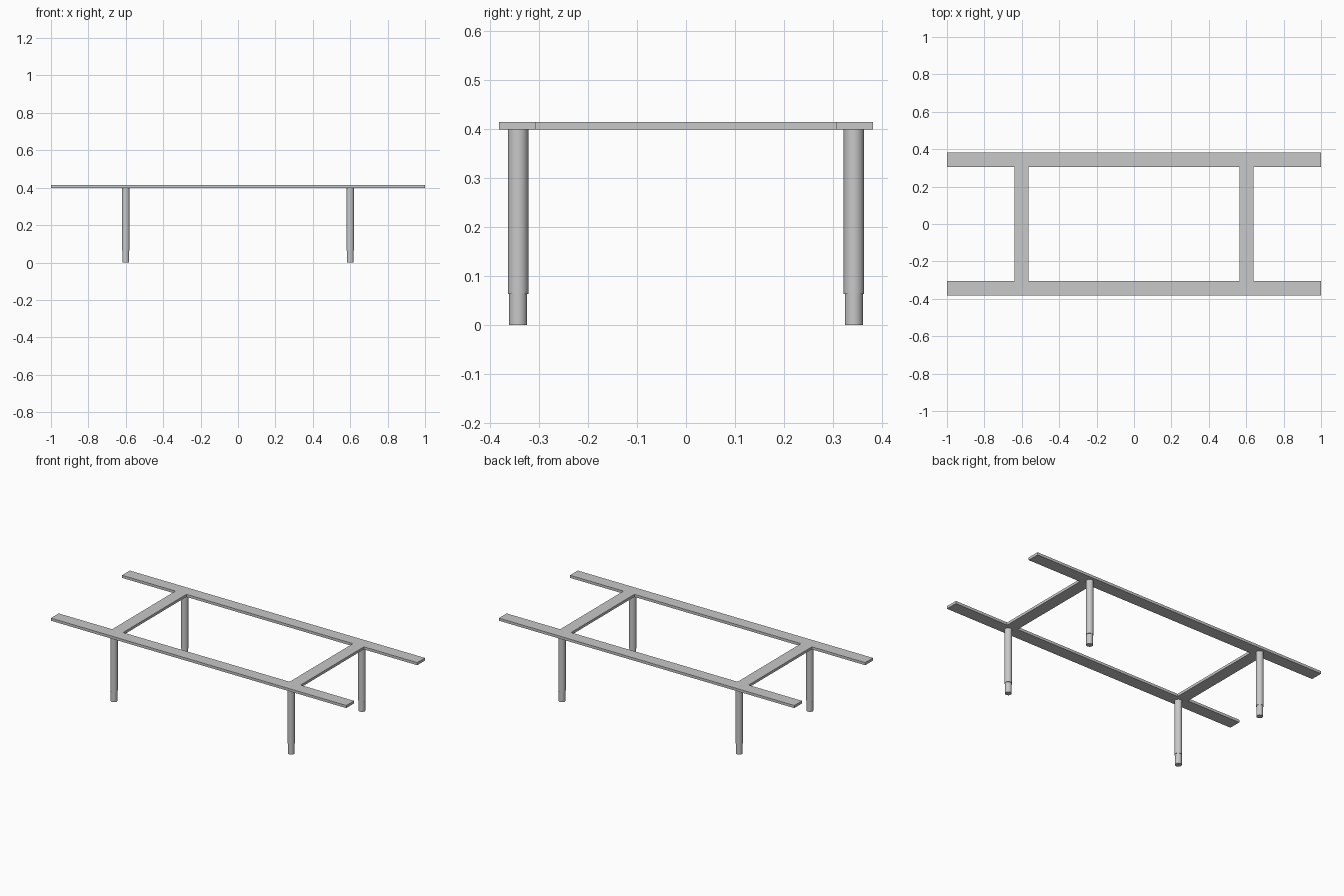
import bpy
import bmesh
import math

if "Cube" in bpy.data.objects:
    bpy.data.objects.remove(bpy.data.objects["Cube"], do_unlink=True)

# Single grey finish
grey = bpy.data.materials.new("light_grey")
grey.use_nodes = True
colour = (0.58, 0.58, 0.58, 1)
grey.diffuse_color = colour
grey.node_tree.nodes["Principled BSDF"].inputs["Base Color"].default_value = colour

FRAME_BOTTOM, FRAME_TOP = 0.398, 0.414
LEG_X, LEG_Y = 0.6, 0.342


def add_object(name, bm):
    bmesh.ops.recalc_face_normals(bm, faces=bm.faces)
    mesh = bpy.data.meshes.new(name)
    bm.to_mesh(mesh)
    bm.free()
    mesh.materials.append(grey)
    obj = bpy.data.objects.new(name, mesh)
    bpy.context.collection.objects.link(obj)
    return obj


# Frame: two long rails joined by two cross rails, as one flat slab
def build_frame():
    xs = [-1, -0.638, -0.564, 0.564, 0.638, 1]
    ys = [-0.381, -0.306, 0.306, 0.381]
    bm = bmesh.new()
    grid = [[bm.verts.new((x, y, FRAME_BOTTOM)) for y in ys] for x in xs]
    for i in range(len(xs) - 1):
        for j in range(len(ys) - 1):
            if j != 1 or i in (1, 3):
                bm.faces.new((grid[i][j], grid[i + 1][j],
                              grid[i + 1][j + 1], grid[i][j + 1]))
    extruded = bmesh.ops.extrude_face_region(bm, geom=bm.faces[:], use_keep_orig=True)
    top = [v for v in extruded["geom"] if isinstance(v, bmesh.types.BMVert)]
    bmesh.ops.translate(bm, verts=top, vec=(0, 0, FRAME_TOP - FRAME_BOTTOM))
    return add_object("frame", bm)


# Leg: tube with a narrower foot, turned from one profile
def build_leg(name, x, y):
    profile = [(0, 0), (0.0185, 0), (0.0185, 0.063), (0.0208, 0.063),
               (0.0208, FRAME_BOTTOM), (0, FRAME_BOTTOM)]
    bm = bmesh.new()
    verts = [bm.verts.new((r, 0, z)) for r, z in profile]
    edges = [bm.edges.new(pair) for pair in zip(verts, verts[1:])]
    bmesh.ops.spin(bm, geom=verts + edges, cent=(0, 0, 0), axis=(0, 0, 1),
                   angle=math.tau, steps=32, use_merge=True)
    bmesh.ops.remove_doubles(bm, verts=bm.verts, dist=0.0001)
    leg = add_object(name, bm)
    leg.location = (x, y, 0)
    return leg


build_frame()
legs = [build_leg(f"{end}_{side}_leg", x, y)
        for end, y in (("front", -LEG_Y), ("back", LEG_Y))
        for side, x in (("left", LEG_X), ("right", -LEG_X))]

# Smooth the round legs, keeping their rims sharp
bpy.ops.object.select_all(action="DESELECT")
for leg in legs:
    leg.select_set(True)
bpy.context.view_layer.objects.active = legs[0]
bpy.ops.object.shade_smooth_by_angle(angle=math.radians(30))
